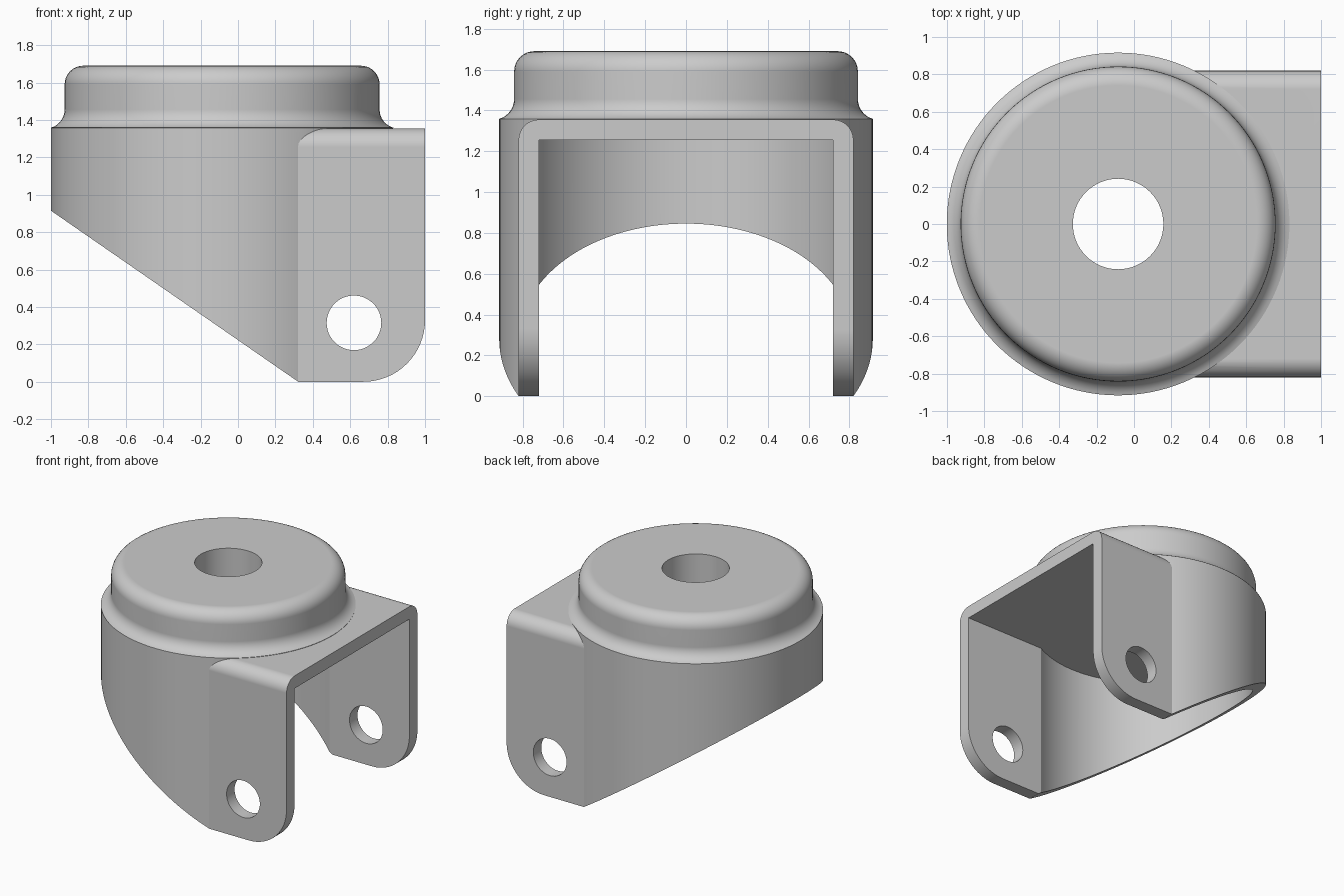
import bpy, bmesh
from math import sin, cos, pi, asin, radians
from mathutils import Vector

if "Cube" in bpy.data.objects:
    bpy.data.objects.remove(bpy.data.objects["Cube"])

CX = -0.085      # axis of the round housing


def arc(cx, cy, r, a0, a1, n):
    """Points on an arc, angles in degrees."""
    return [(cx + r * cos(radians(a0 + (a1 - a0) * i / n)),
             cy + r * sin(radians(a0 + (a1 - a0) * i / n))) for i in range(n + 1)]


def finish(bm, name):
    bmesh.ops.recalc_face_normals(bm, faces=bm.faces)
    mesh = bpy.data.meshes.new(name)
    bm.to_mesh(mesh)
    bm.free()
    ob = bpy.data.objects.new(name, mesh)
    bpy.context.collection.objects.link(ob)
    return ob


def prism(name, pts, axis, lo, hi):
    """Extrude a 2D outline along an axis from lo to hi."""
    place = {'x': lambda u, v, w: (w, u, v),
             'y': lambda u, v, w: (u, w, v),
             'z': lambda u, v, w: (u, v, w)}[axis]
    bm = bmesh.new()
    face = bm.faces.new([bm.verts.new(place(u, v, lo)) for u, v in pts])
    ext = bmesh.ops.extrude_face_region(bm, geom=[face])
    move = Vector(place(0, 0, hi - lo))
    bmesh.ops.translate(bm, vec=move,
                        verts=[g for g in ext['geom'] if isinstance(g, bmesh.types.BMVert)])
    return finish(bm, name)


def lathe(name, profile, n):
    """Revolve an (r, z) profile about the housing axis; both ends are capped flat."""
    bm = bmesh.new()
    rings = [[bm.verts.new((CX + r * cos(2 * pi * i / n), r * sin(2 * pi * i / n), z))
              for i in range(n)] for r, z in profile]
    for a, b in zip(rings, rings[1:]):
        for i in range(n):
            j = (i + 1) % n
            bm.faces.new((a[i], a[j], b[j], b[i]))
    bm.faces.new(rings[0])
    bm.faces.new(rings[-1])
    return finish(bm, name)


def combine(target, other, op):
    mod = target.modifiers.new(op, 'BOOLEAN')
    mod.operation, mod.object, mod.solver = op, other, 'EXACT'
    bpy.context.view_layer.objects.active = target
    bpy.ops.object.modifier_apply(modifier=mod.name)
    bpy.data.objects.remove(other, do_unlink=True)


# Round housing with filleted boss on top
profile = [(0.915, -0.2), (0.915, 1.358)]
profile += arc(0.942, 1.455, 0.1, 255, 180, 8)
profile += arc(0.742, 1.59, 0.1, 0, 90, 8)
bracket = lathe("caster_bracket", profile, 128)

# Square fork end with rounded top edges
section = [(-0.82, -0.1), (0.82, -0.1)]
section += arc(0.72, 1.255, 0.1, 0, 90, 8) + arc(-0.72, 1.255, 0.1, 90, 180, 8)
combine(bracket, prism("fork_end", section, 'x', CX, 1.0), 'UNION')

# Hollow inside, open to the right and below
a = math_angle = asin(0.72 / 0.815) * 180 / pi
plan = arc(CX, 0, 0.815, a, 360 - a, 90) + [(1.5, -0.72), (1.5, 0.72)]
combine(bracket, prism("cavity_cutter", plan, 'z', -0.5, 1.255), 'DIFFERENCE')

# Side silhouette: sloping underside and rounded lower corner
side = [(-1.2, 1.053), (0.322, 0)] + arc(0.67, 0.33, 0.33, -90, 0, 16)
side += [(1.0, 0.8), (1.2, 0.8), (1.2, 2), (-1.2, 2)]
combine(bracket, prism("side_silhouette", side, 'y', -1.2, 1.2), 'INTERSECT')

# Stem hole through the top and axle hole through both cheeks
combine(bracket, prism("stem_hole", arc(CX, 0, 0.242, 0, 354.375, 63), 'z', 1.0, 2.0), 'DIFFERENCE')
combine(bracket, prism("axle_hole", arc(0.62, 0.315, 0.146, 0, 352.5, 47), 'y', -1.2, 1.2), 'DIFFERENCE')

# Smooth shading with sharp edges kept
bpy.ops.object.select_all(action='DESELECT')
bracket.select_set(True)
bpy.context.view_layer.objects.active = bracket
bpy.ops.object.shade_smooth_by_angle(angle=radians(25))
weighted = bracket.modifiers.new("weighted_normals", 'WEIGHTED_NORMAL')
weighted.keep_sharp = True
